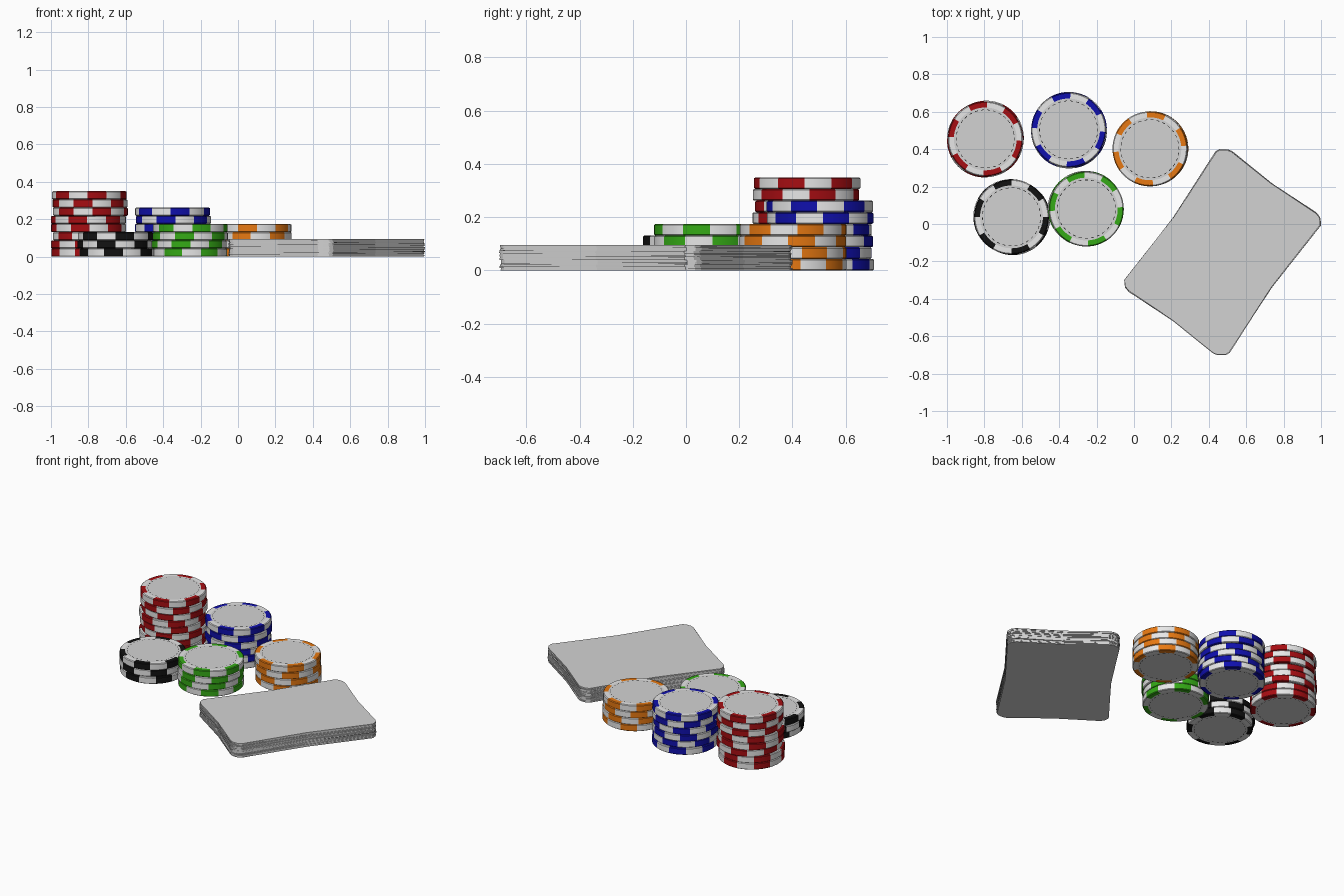
import bpy, bmesh, math, random
from mathutils import Vector

random.seed(4)
cube = bpy.data.objects.get("Cube")
if cube:
    bpy.data.objects.remove(cube)


def material(name, rgb):
    m = bpy.data.materials.new(name)
    m.use_nodes = True
    m.diffuse_color = (*rgb, 1)
    m.node_tree.nodes["Principled BSDF"].inputs["Base Color"].default_value = (*rgb, 1)
    return m


WHITE = material("rim white", (0.8, 0.8, 0.8))
GREY = material("paper grey", (0.65, 0.65, 0.65))
BLACK = material("black", (0.006, 0.006, 0.006))
RED = material("red", (0.38, 0.004, 0.006))
BLUE = material("blue", (0.005, 0.005, 0.42))
ORANGE = material("orange", (0.8, 0.19, 0.006))
GREEN = material("green", (0.035, 0.4, 0.008))

THICK = 0.0437
SEGMENTS = 60


def add_object(name, mesh, location, turn):
    ob = bpy.data.objects.new(name, mesh)
    bpy.context.collection.objects.link(ob)
    ob.location = location
    ob.rotation_euler.z = turn
    return ob


def chip_mesh(name, colour):
    """Lathed disc: flat faces, dashed ring, rim with six coloured patches."""
    upper = [(0.154, THICK), (0.157, THICK), (0.168, THICK),
             (0.195, THICK), (0.2, THICK - 0.004)]
    profile = upper + [(r, THICK - z) for r, z in reversed(upper)]
    bm = bmesh.new()
    rings = []
    for r, z in profile:
        angles = [math.tau * i / SEGMENTS for i in range(SEGMENTS)]
        rings.append([bm.verts.new((r * math.cos(a), r * math.sin(a), z)) for a in angles])
    bm.faces.new(rings[0])
    bm.faces.new(rings[-1][::-1])
    for k in range(len(rings) - 1):
        band = min(k, len(rings) - 2 - k)
        for i in range(SEGMENTS):
            j = (i + 1) % SEGMENTS
            f = bm.faces.new((rings[k][i], rings[k + 1][i], rings[k + 1][j], rings[k][j]))
            if band == 0:                       # dashed ring
                f.material_index = 3 if i % 2 else 0
            elif band >= 2:                     # rim patches
                f.material_index = 1 if i % 10 < 5 else 2
    bmesh.ops.recalc_face_normals(bm, faces=bm.faces)
    mesh = bpy.data.meshes.new(name)
    bm.to_mesh(mesh)
    bm.free()
    for m in (GREY, colour, WHITE, BLACK):
        mesh.materials.append(m)
    return mesh


def chip_stack(name, colour, count, x, y, phase):
    mesh = chip_mesh(name, colour)
    for n in range(count):
        top = n == count - 1
        dx, dy = (0, 0) if top else (random.uniform(-0.007, 0.007) for _ in "xy")
        turn = phase if top else random.uniform(0, 60)
        ob = add_object(f"{name}_{n + 1}", mesh, (x + dx, y + dy, n * THICK),
                        math.radians(turn - 15))
    bpy.ops.object.select_all(action='DESELECT')
    ob.select_set(True)
    bpy.context.view_layer.objects.active = ob
    bpy.ops.object.shade_smooth_by_angle(angle=math.radians(30))


# Chip stacks
chip_stack("red_chip", RED, 8, -0.795, 0.455, 42)
chip_stack("blue_chip", BLUE, 6, -0.35, 0.503, 42)
chip_stack("orange_chip", ORANGE, 4, 0.085, 0.402, 20)
chip_stack("green_chip", GREEN, 4, -0.255, 0.08, 48)
chip_stack("black_chip", BLACK, 3, -0.655, 0.038, 45)

# Playing card: half an outline, turned half way round for the other half
half = [Vector(p) for p in ((0.522, 0.15), (0.518, 0.185), (0.5, 0.207), (0.258, 0.368),
                            (0.045, 0.538), (0.02, 0.547), (-0.015, 0.547),
                            (-0.035, 0.535), (-0.262, 0.185))]
outline = half + [-p for p in half]
CARDS = 22
CARD_THICK = 0.095 / CARDS
bm = bmesh.new()
base = bm.faces.new([bm.verts.new((p.x, p.y, 0)) for p in outline])
grown = bmesh.ops.extrude_face_region(bm, geom=[base])
for v in grown["geom"]:
    if isinstance(v, bmesh.types.BMVert):
        v.co.z = CARD_THICK
bmesh.ops.recalc_face_normals(bm, faces=bm.faces)
card = bpy.data.meshes.new("card")
bm.to_mesh(card)
bm.free()
card.materials.append(GREY)

# Loosely squared deck
for n in range(CARDS):
    loose = 0 if n == CARDS - 1 else 1
    dx, dy, turn = (loose * random.uniform(-0.004, 0.004) for _ in range(3))
    add_object(f"card_{n + 1}", card, (0.474 + dx, -0.151 + dy, n * CARD_THICK), turn * 2)
